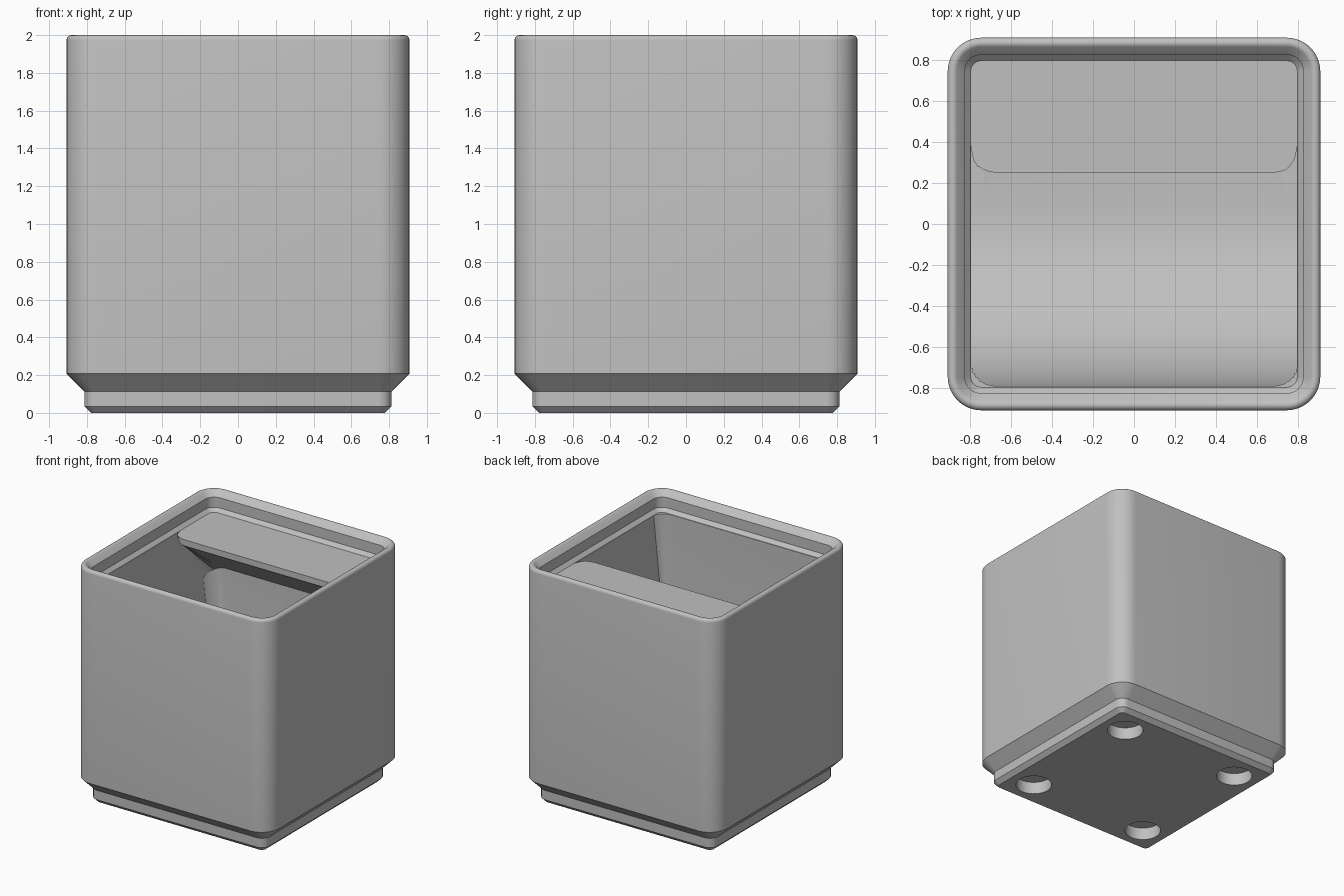
import bpy, bmesh
from math import sin, cos, pi, radians

cube = bpy.data.objects.get("Cube")
if cube:
    bpy.data.objects.remove(cube, do_unlink=True)

HALF = 0.9075      # outer half width
CORNER = 0.164     # outer corner radius
INNER = 0.793      # cavity half width
FLOOR = 0.306
FILLET = 0.122
SHELF_Z = 1.838
SHELF_Y = 0.25

grey = bpy.data.materials.new("light_grey")
grey.use_nodes = True
colour = (0.53, 0.53, 0.53, 1)
grey.diffuse_color = colour
grey.node_tree.nodes["Principled BSDF"].inputs["Base Color"].default_value = colour


def make_object(name, bm):
    bmesh.ops.recalc_face_normals(bm, faces=bm.faces)
    mesh = bpy.data.meshes.new(name)
    bm.to_mesh(mesh)
    bm.free()
    mesh.materials.append(grey)
    obj = bpy.data.objects.new(name, mesh)
    bpy.context.collection.objects.link(obj)
    return obj


def arc(cx, cy, r, start, end, steps):
    angles = [radians(start + (end - start) * i / steps) for i in range(steps + 1)]
    return [(cx + r * cos(a), cy + r * sin(a)) for a in angles]


def rounded_square(inset):
    r = CORNER - inset
    c = HALF - CORNER
    points = []
    for k, (sx, sy) in enumerate([(1, 1), (-1, 1), (-1, -1), (1, -1)]):
        points += arc(sx * c, sy * c, r, 90 * k, 90 * k + 90, 10)
    return points


def loft(bm, rings):
    n = len(rings[0])
    for a, b in zip(rings, rings[1:]):
        for i in range(n):
            j = (i + 1) % n
            bm.faces.new((a[i], a[j], b[j], b[i]))
    bm.faces.new(rings[0][::-1])
    bm.faces.new(rings[-1])


# Body: stepped foot, straight walls, rounded rim and stacking lip
profile = [(0.129, 0), (0.094, 0.035), (0.094, 0.114), (0, 0.208)]
profile += arc(0.026, 1.974, 0.026, 180, 45, 6)
profile += [(0.083, 1.953), (0.083, 1.867), (0.112, SHELF_Z)]
bm = bmesh.new()
loft(bm, [[bm.verts.new((x, y, z)) for x, y in rounded_square(inset)]
          for inset, z in profile])
bin_body = make_object("bin_body", bm)

# Cavity: side profile with front scoop, floor, and space under the label shelf
scoop = 0.88
slope_drop = (INNER - SHELF_Y) * 0.7265
side = [(SHELF_Y, 2.2), (-0.79, 2.2)]
side += arc(-0.79 + scoop, FLOOR + scoop, scoop, 180, 270, 16)
side += arc(INNER - 0.13, FLOOR + 0.13, 0.13, 270, 360, 6)
side += [(INNER, SHELF_Z - 0.052 - slope_drop), (SHELF_Y, SHELF_Z - 0.052)]
bm = bmesh.new()
loft(bm, [[bm.verts.new((x, y, z)) for y, z in side] for x in (-INNER, INNER)])
cap_edges = [e for e in bm.edges if abs(e.verts[0].co.x - e.verts[1].co.x) < 0.01]
bmesh.ops.bevel(bm, geom=cap_edges, offset=FILLET, offset_type='OFFSET',
                segments=6, profile=0.5, affect='EDGES', clamp_overlap=False)
cavity_cutter = make_object("cavity_cutter", bm)

# Four round magnet pockets under the foot
bm = bmesh.new()
for sx in (-1, 1):
    for sy in (-1, 1):
        made = bmesh.ops.create_cone(bm, cap_ends=True, segments=40,
                                     radius1=0.142, radius2=0.142, depth=0.21)
        bmesh.ops.translate(bm, verts=made["verts"], vec=(sx * 0.568, sy * 0.568, 0))
pocket_cutter = make_object("pocket_cutter", bm)

# Cut the body, then drop the cutters
bpy.ops.object.select_all(action='DESELECT')
bpy.context.view_layer.objects.active = bin_body
bin_body.select_set(True)
for cutter in (cavity_cutter, pocket_cutter):
    cutter.hide_render = True
    mod = bin_body.modifiers.new(cutter.name, 'BOOLEAN')
    mod.operation = 'DIFFERENCE'
    mod.solver = 'EXACT'
    mod.object = cutter
    bpy.ops.object.modifier_apply(modifier=mod.name)
    bpy.data.objects.remove(cutter, do_unlink=True)

bpy.ops.object.shade_smooth_by_angle(angle=radians(30))
